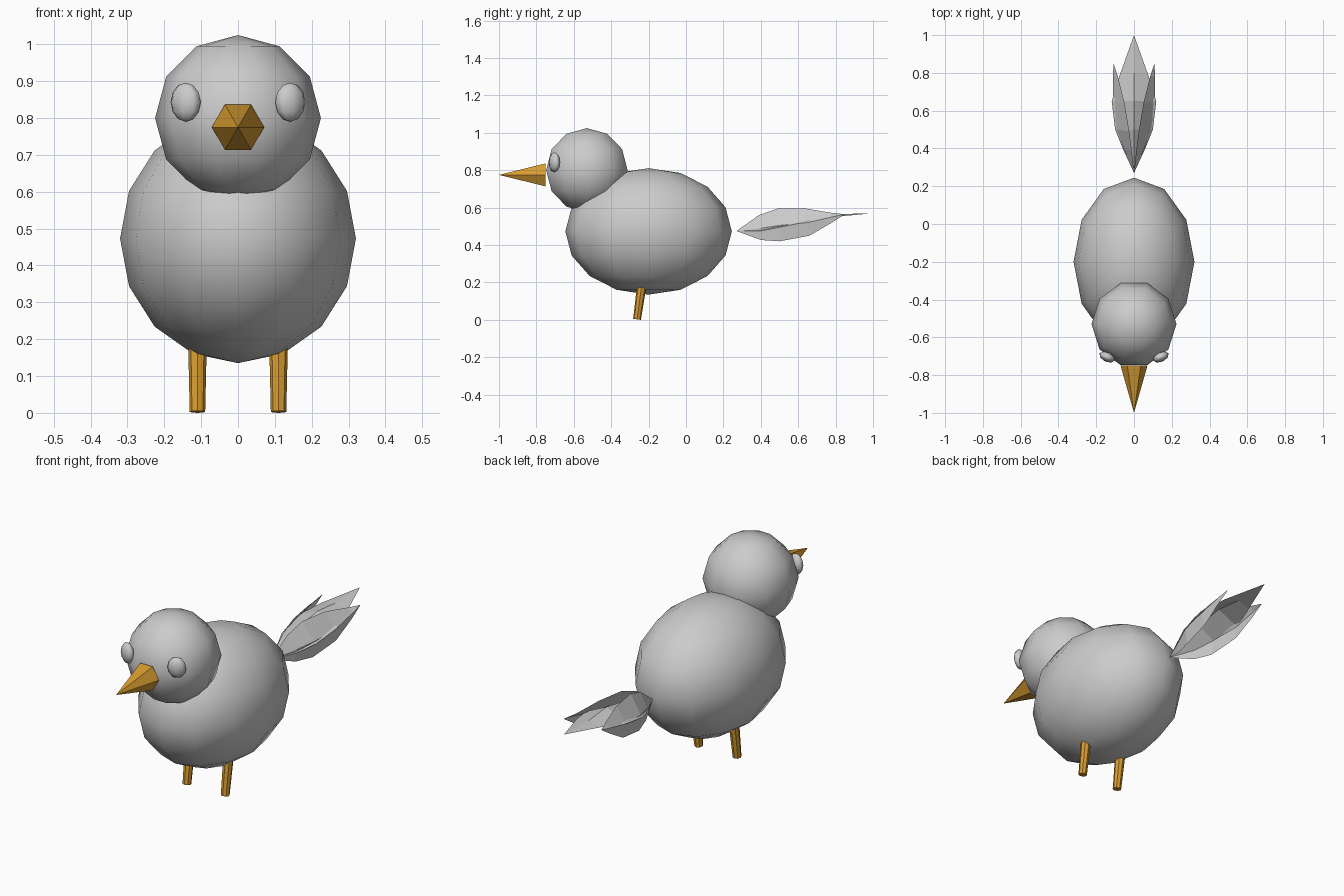
import bpy, bmesh
from math import sin, cos, pi, radians
from mathutils import Matrix, Vector, Euler

if "Cube" in bpy.data.objects:
    bpy.data.objects.remove(bpy.data.objects["Cube"])

orange = bpy.data.materials.new("orange")
orange.diffuse_color = (0.68, 0.33, 0.03, 1)
orange.use_nodes = True
orange.node_tree.nodes["Principled BSDF"].inputs["Base Color"].default_value = orange.diffuse_color


def finish(name, bm, smooth=False, mat=None):
    bmesh.ops.recalc_face_normals(bm, faces=bm.faces)
    for f in bm.faces:
        f.smooth = smooth
    mesh = bpy.data.meshes.new(name)
    bm.to_mesh(mesh)
    bm.free()
    if mat:
        mesh.materials.append(mat)
    obj = bpy.data.objects.new(name, mesh)
    bpy.context.collection.objects.link(obj)
    return obj


def lathe(name, profile, sides, loc, scale=(1, 1, 1), rot=(0, 0, 0), smooth=False, mat=None):
    """Revolve (radius, height) points round z; zero radius makes a pole."""
    bm = bmesh.new()
    rings = []
    for r, z in profile:
        n = sides if r > 1e-6 else 1
        rings.append([bm.verts.new((r * cos(2 * pi * i / sides), r * sin(2 * pi * i / sides), z))
                      for i in range(n)])
    for a, b in zip(rings, rings[1:]):
        for i in range(sides):
            j = (i + 1) % sides
            quad = [a[i % len(a)], a[j % len(a)], b[j % len(b)], b[i % len(b)]]
            bm.faces.new(list(dict.fromkeys(quad)))
    for ring in (rings[0], rings[-1]):
        if len(ring) > 1:
            bm.faces.new(ring)
    bm.transform(Matrix.LocRotScale(Vector(loc), Euler(rot), Vector(scale)))
    return finish(name, bm, smooth, mat)


def ball(name, sides, rings, loc, scale, rot=(0, 0, 0)):
    arc = [(sin(pi * k / rings), -cos(pi * k / rings)) for k in range(rings + 1)]
    arc[0], arc[-1] = (0, -1), (0, 1)
    return lathe(name, arc, sides, loc, scale, rot, smooth=True)


def feather(name, root, tip, rails, side=1):
    """Folded leaf: edge, rib and edge rails sharing one root and one tip."""
    bm = bmesh.new()
    new = lambda p: bm.verts.new((p[0] * side, p[1], p[2]))
    a, b = new(root), new(tip)
    lines = [[a] + [new(p) for p in rail] + [b] for rail in rails]
    for l, r in zip(lines, lines[1:]):
        for i in range(len(l) - 1):
            bm.faces.new(list(dict.fromkeys([l[i], l[i + 1], r[i + 1], r[i]])))
    return finish(name, bm)


# Body and head
ball("body", 12, 8, (0, -0.2, 0.473), (0.32, 0.445, 0.338))
ball("head", 10, 6, (0, -0.53, 0.80), (0.225, 0.229, 0.225))

# Beak
lathe("beak", [(0.071, 0), (0, 0.25)], 6, (0, -0.75, 0.775), rot=(pi / 2, 0, 0), mat=orange)

# Eyes and legs
for side, label in ((-1, "left"), (1, "right")):
    ball(label + "_eye", 8, 6, (0.142 * side, -0.704, 0.843), (0.045, 0.026, 0.053),
         (0, 0, side * radians(25)))
    lathe(label + "_leg", [(0.021, 0), (0.026, 0.22)], 8, (0.11 * side, -0.262, 0.003),
          rot=(radians(-8), 0, 0), mat=orange)

# Tail feathers
root = (0, 0.27, 0.475)
edge = [(0.06, 0.40, 0.475), (0.10, 0.50, 0.495), (0.118, 0.65, 0.525), (0.075, 0.79, 0.55)]
rib = [(0, 0.40, 0.52), (0, 0.50, 0.555), (0, 0.65, 0.58), (0, 0.80, 0.565)]
feather("middle_tail_feather", root, (0, 1.0, 0.57),
        [edge, rib, [(-x, y, z) for x, y, z in edge]])

upper = [(0.012, 0.39, 0.56), (0.025, 0.49, 0.595), (0.05, 0.64, 0.595), (0.085, 0.78, 0.572)]
fold = [(0.055, 0.40, 0.49), (0.09, 0.50, 0.505), (0.11, 0.65, 0.52), (0.112, 0.78, 0.55)]
lower = [(0.05, 0.40, 0.427), (0.08, 0.50, 0.42), (0.10, 0.66, 0.45), (0.108, 0.78, 0.52)]
for side, label in ((-1, "left"), (1, "right")):
    feather(label + "_tail_feather", root, (0.108, 0.85, 0.565), [upper, fold, lower], side)
